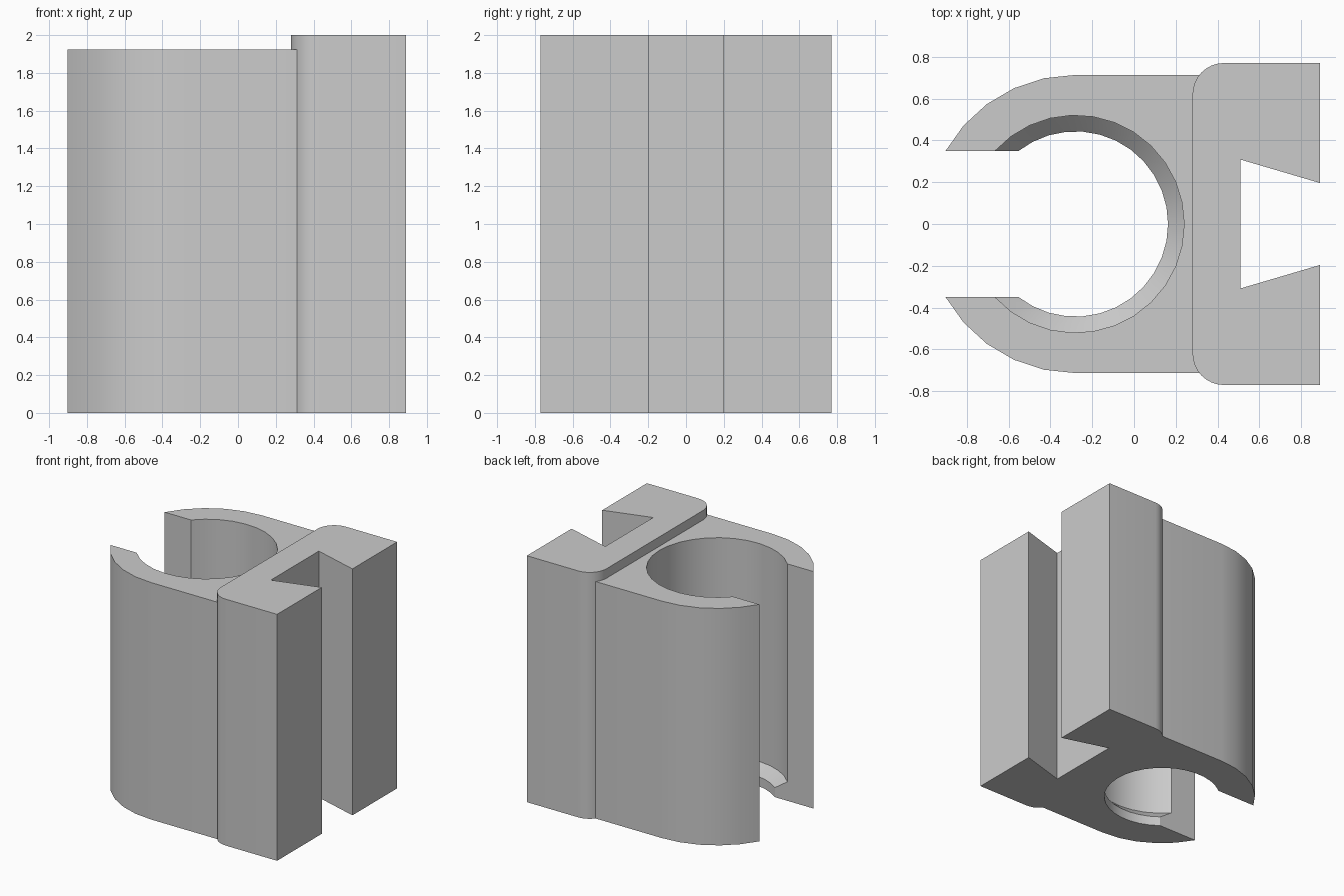
import bpy, bmesh, math

cube = bpy.data.objects.get("Cube")
if cube:
    bpy.data.objects.remove(cube)

# One plain grey finish
grey = bpy.data.materials.new("plain grey")
grey.use_nodes = True
colour = (0.6, 0.6, 0.6, 1)
grey.diffuse_color = colour
grey.node_tree.nodes["Principled BSDF"].inputs["Base Color"].default_value = colour

CX, GAP = -0.28, 0.348          # bore centre, half width of the clip opening
OUTER, BORE, LIP = 0.713, 0.52, 0.443
STEP = 0.077


def arc(cx, cy, r, start, end, n):
    return [(cx + r * math.cos(start + (end - start) * i / n),
             cy + r * math.sin(start + (end - start) * i / n)) for i in range(n + 1)]


def mirrored(half):
    """Close an upper half outline with its reflection in y."""
    return half + [(x, -y) for x, y in reversed(half)]


def loft(name, layers):
    """Stack outlines at given heights, skin them and cap both ends."""
    bm = bmesh.new()
    rings = [[bm.verts.new((x, y, z)) for x, y in outline] for z, outline in layers]
    for low, high in zip(rings, rings[1:]):
        for i in range(len(low)):
            j = (i + 1) % len(low)
            bm.faces.new((low[i], low[j], high[j], high[i]))
    bm.faces.new(list(reversed(rings[0])))
    bm.faces.new(rings[-1])
    bmesh.ops.recalc_face_normals(bm, faces=bm.faces)
    mesh = bpy.data.meshes.new(name)
    bm.to_mesh(mesh)
    bm.free()
    mesh.materials.append(grey)
    ob = bpy.data.objects.new(name, mesh)
    bpy.context.collection.objects.link(ob)
    bpy.ops.object.select_all(action="DESELECT")
    ob.select_set(True)
    bpy.context.view_layer.objects.active = ob
    bpy.ops.object.shade_smooth_by_angle(angle=math.radians(30))
    return ob


def clip_outline(bore):
    outer_end = math.pi - math.asin(GAP / OUTER)
    bore_end = math.pi - math.asin(GAP / bore)
    half = [(0.32, OUTER)] + arc(CX, 0, OUTER, math.pi / 2, outer_end, 5)
    half += arc(CX, 0, bore, bore_end, 0, 12)
    # the bore arc meets its reflection at y = 0, so share that point
    return half + [(x, -y) for x, y in reversed(half[:-1])]


# C-shaped clip with a stop lip and conical seat at the bottom of the bore
loft("tube_clip", [(0, clip_outline(LIP)), (STEP, clip_outline(LIP)),
                   (2 * STEP, clip_outline(BORE)), (2 - STEP, clip_outline(BORE))])

# Mounting block with rounded rear corners and a dovetail slot
block = [(0.51, 0.308), (0.89, 0.196), (0.89, 0.77)]
block += arc(0.43, 0.62, 0.15, math.pi / 2, math.pi, 8)
outline = mirrored(block)
loft("dovetail_block", [(0, outline), (2, outline)])
